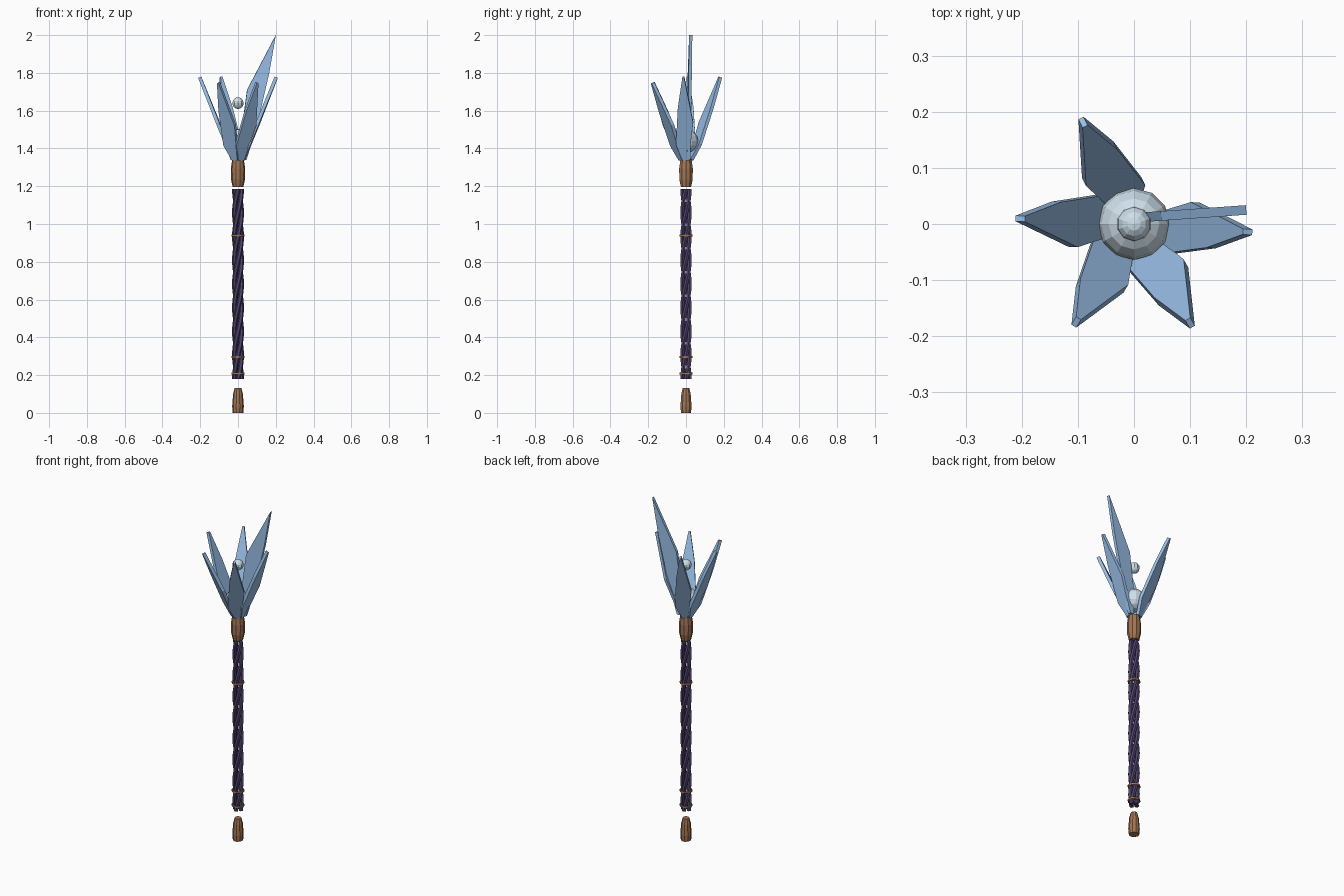
import bpy, bmesh, math
from mathutils import Vector

if "Cube" in bpy.data.objects:
    bpy.data.objects.remove(bpy.data.objects["Cube"])


def material(name, rgb):
    m = bpy.data.materials.new(name)
    m.diffuse_color = (*rgb, 1)
    m.use_nodes = True
    m.node_tree.nodes["Principled BSDF"].inputs["Base Color"].default_value = m.diffuse_color
    return m


CRYSTAL = material("crystal_blue", (0.32, 0.52, 0.80))
PEARL = material("pale_pearl", (0.62, 0.74, 0.82))
WOOD = material("brown", (0.36, 0.18, 0.09))
CORD = material("dark_purple", (0.085, 0.06, 0.16))


def finish(name, bm, mat):
    bmesh.ops.recalc_face_normals(bm, faces=bm.faces)
    me = bpy.data.meshes.new(name)
    bm.to_mesh(me)
    bm.free()
    me.materials.append(mat)
    ob = bpy.data.objects.new(name, me)
    bpy.context.collection.objects.link(ob)
    return ob


def loft(name, rings, mat, closed=False):
    """Skin a list of equal-length point rings; cap the ends unless closed."""
    bm = bmesh.new()
    vs = [[bm.verts.new(p) for p in r] for r in rings]
    n = len(vs[0])
    for i in range(len(vs) - (0 if closed else 1)):
        a, b = vs[i], vs[(i + 1) % len(vs)]
        for k in range(n):
            bm.faces.new((a[k], a[(k + 1) % n], b[(k + 1) % n], b[k]))
    if not closed:
        bm.faces.new(vs[0])
        bm.faces.new(vs[-1])
    return finish(name, bm, mat)


def circle(r, z, n):
    return [(r * math.cos(2 * math.pi * k / n), r * math.sin(2 * math.pi * k / n), z)
            for k in range(n)]


def turned(name, profile, mat, n=10):
    return loft(name, [circle(r, z, n) for r, z in profile], mat)


def slab(name, outline, thickness, normal):
    """Flat plate with the given 3D outline, thickened both ways along normal."""
    off = normal.normalized() * thickness / 2
    return loft(name, [[p - off for p in outline], [p + off for p in outline]], CRYSTAL)


def ball(name, r, z, seg, rings):
    bm = bmesh.new()
    bmesh.ops.create_uvsphere(bm, u_segments=seg, v_segments=rings, radius=r)
    bmesh.ops.translate(bm, verts=bm.verts, vec=(0, 0, z))
    return finish(name, bm, PEARL)


# Brown end cap and head collar
turned("bottom_cap", [(0.028, 0), (0.031, 0.035), (0.026, 0.1), (0.018, 0.132)], WOOD)
turned("head_collar", [(0.028, 1.195), (0.037, 1.235), (0.038, 1.295), (0.031, 1.34)], WOOD)

# Twisted shaft strands
STRANDS, TURNS, STEPS = 4, 2, 64
for s in range(STRANDS):
    rings = []
    for i in range(STEPS + 1):
        t = i / STEPS
        a = 2 * math.pi * (TURNS * t + s / STRANDS)
        c = Vector((0.019 * math.cos(a), 0.019 * math.sin(a), 0.18 + 1.005 * t))
        rings.append([c + Vector(p) for p in circle(0.0125, 0, 6)])
    loft(f"shaft_strand_{s + 1}", rings, CORD)

# Binding rings around the shaft
for i, z in enumerate((0.208, 0.295, 0.94)):
    prof = [(0.026, -0.005), (0.034, -0.005), (0.034, 0.005), (0.026, 0.005)]
    loft(f"binding_ring_{i + 1}", [circle(r, z + dz, 12) for r, dz in prof], WOOD, closed=True)

# Five crystal blades leaning outwards: leaf outline as (sideways, fraction of length)
LEAF = [(-0.016, 0), (-0.046, 0.45), (-0.005, 1), (0.005, 1),
        (0.033, 0.64), (0.049, 0.19), (0.016, 0)]
BLADES = [(116.6, 1.78), (177.3, 1.78), (239.5, 1.75), (299.5, 1.75), (356, 1.78)]
for i, (deg, tip_z) in enumerate(BLADES):
    a = math.radians(deg)
    out = Vector((math.cos(a), math.sin(a), 0))
    side = Vector((out.y, -out.x, 0))
    base = out * 0.028 + Vector((0, 0, 1.34))
    axis = out * 0.203 + Vector((0, 0, tip_z - 0.003)) - base
    slab(f"crystal_blade_{i + 1}", [base + side * u + axis * f for u, f in LEAF],
         0.018, side.cross(axis))

# Tall crystal blade standing edge-on
TALL = [(0.018, 1.34), (0.02, 1.5), (0.048, 1.71), (0.2, 2.0),
        (0.163, 1.79), (0.1, 1.52), (0.045, 1.34)]
slab("tall_crystal_blade", [Vector((x, 0.011 + 0.07 * x, z)) for x, z in TALL],
     0.017, Vector((-0.07, 1, 0)))

# Pearls held inside the crystals
ball("large_pearl", 0.064, 1.44, 12, 8)
ball("small_pearl", 0.031, 1.64, 10, 8)
